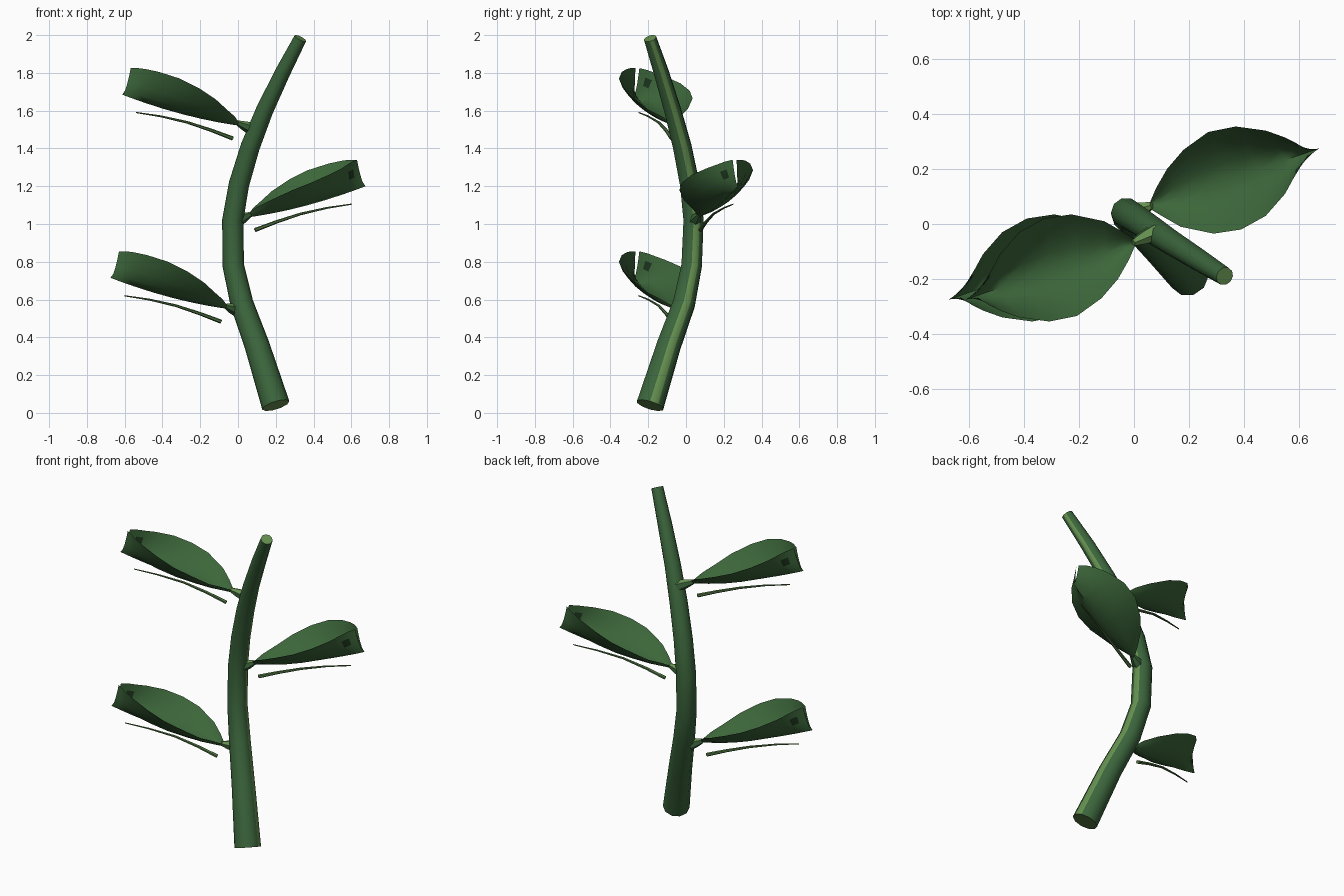
import bpy
import bmesh
from math import cos, sin, tau, radians
from mathutils import Vector, Matrix

cube = bpy.data.objects.get("Cube")
if cube:
    bpy.data.objects.remove(cube)


def material(name, rgb):
    mat = bpy.data.materials.new(name)
    mat.use_nodes = True
    color = (*rgb, 1)
    mat.diffuse_color = color
    node = next(n for n in mat.node_tree.nodes if n.type == "BSDF_PRINCIPLED")
    node.inputs["Base Color"].default_value = color
    node.inputs["Roughness"].default_value = 0.8
    return mat


LEAF = material("leaf green", (0.045, 0.133, 0.042))
BARK = material("stem green", (0.043, 0.128, 0.044))
LIGHT = material("light green", (0.13, 0.28, 0.08))
VEIN = material("vein green", (0.08, 0.18, 0.055))
DARK = material("deep green", (0.012, 0.035, 0.012))


def finish(name, bm, mats, angle, placement=Matrix()):
    """Turn a bmesh into a smooth shaded object, moved into place."""
    mesh = bpy.data.meshes.new(name)
    bm.transform(placement)
    bm.to_mesh(mesh)
    bm.free()
    for mat in mats:
        mesh.materials.append(mat)
    obj = bpy.data.objects.new(name, mesh)
    bpy.context.collection.objects.link(obj)
    bpy.ops.object.select_all(action="DESELECT")
    obj.select_set(True)
    bpy.context.view_layer.objects.active = obj
    bpy.ops.object.shade_smooth_by_angle(angle=radians(angle))
    return obj


def tube(name, path, sides, mats, light_rule=None, placement=Matrix()):
    """Capped tube along a path of (x, y, z, radius)."""
    bm = bmesh.new()
    pts = [Vector(p[:3]) for p in path]
    rings = []
    for i, p in enumerate(pts):
        tangent = (pts[min(i + 1, len(pts) - 1)] - pts[max(i - 1, 0)]).normalized()
        side = Vector((0, 1, 0)).cross(tangent).normalized()
        other = tangent.cross(side)
        rings.append([bm.verts.new(p + path[i][3] * (side * cos(a) + other * sin(a)))
                      for a in (tau * k / sides for k in range(sides))])
    for low, high in zip(rings, rings[1:]):
        for k in range(sides):
            n = (k + 1) % sides
            bm.faces.new((low[k], low[n], high[n], high[k]))
    caps = [bm.faces.new(rings[0][::-1]), bm.faces.new(rings[-1])]
    bm.normal_update()
    if light_rule:
        for f in bm.faces:
            f.material_index = int(f in caps or light_rule(f.normal))
    return finish(name, bm, mats, 50, placement)


# Main stem: bowed, tapering, with a light streak down one side
STEM = [(0.20, -0.19, 0.04, 0.075), (0.10, -0.09, 0.36, 0.066), (0.02, -0.01, 0.58, 0.061),
        (-0.025, 0.03, 0.78, 0.057), (-0.028, 0.04, 1.02, 0.056), (0.005, 0.02, 1.21, 0.054),
        (0.065, -0.02, 1.41, 0.051), (0.14, -0.07, 1.6, 0.046), (0.235, -0.13, 1.8, 0.041),
        (0.33, -0.19, 1.983, 0.034)]
STREAK = Vector((1, 0.25, 0)).normalized()
tube("stem", STEM, 10, [BARK, LIGHT], lambda n: n.dot(STREAK) > cos(radians(32)))

# Leaf rims, from the base to the tip
FRONT = [(0.05, 0.06, 1.05), (0.1, 0.03, 1.09), (0.17, -0.01, 1.125), (0.29, -0.035, 1.18),
         (0.39, -0.02, 1.22), (0.48, 0.03, 1.26), (0.55, 0.11, 1.295), (0.58, 0.165, 1.315),
         (0.604, 0.205, 1.33), (0.63, 0.247, 1.34)]
BACK = [(0.055, 0.07, 1.05), (0.08, 0.13, 1.085), (0.12, 0.2, 1.12), (0.18, 0.27, 1.175),
        (0.27, 0.335, 1.235), (0.37, 0.355, 1.285), (0.48, 0.34, 1.32), (0.55, 0.315, 1.335),
        (0.59, 0.295, 1.34), (0.63, 0.268, 1.34)]
# Fraction of the leaf length reached by the midrib at each station
ALONG = [0, 0.08, 0.2, 0.35, 0.5, 0.66, 0.81, 0.89, 0.94, 1]
ACROSS = [0.28, 0.55, 0.8, 1]


def midrib(t):
    a, b, c = Vector((0.05, 0.065, 1.035)), Vector((0.35, 0.165, 1.075)), Vector((0.675, 0.275, 1.2))
    return a * (1 - t) ** 2 + b * 2 * t * (1 - t) + c * t * t


def between(mid, rim, u):
    """Cupped cross-section from the midrib out to the rim."""
    p = mid.lerp(rim, u ** 0.85)
    p.z = mid.z + (rim.z - mid.z) * u ** 1.45
    return p


def leaf(name, placement):
    bm = bmesh.new()
    rows = []
    for t, front, back in zip(ALONG, FRONT, BACK):
        mid = midrib(t)
        row = [between(mid, Vector(front), u) for u in reversed(ACROSS)]
        row += [mid] + [between(mid, Vector(back), u) for u in ACROSS]
        rows.append([bm.verts.new(p) for p in row])
    for i, (a, b) in enumerate(zip(rows, rows[1:])):
        for k in range(len(a) - 1):
            f = bm.faces.new((a[k], b[k], b[k + 1], a[k + 1]))
            # One small dark patch near the tip
            f.material_index = int(i == len(rows) - 3 and k == 1)
    bm.normal_update()
    finish(name, bm, [LEAF, DARK], 60, placement)


# Thin vein hanging under each leaf
VEIN_PATH = [(0.09, 0.075, 0.968, 0.011), (0.2, 0.105, 1.01, 0.009), (0.33, 0.145, 1.053, 0.007),
             (0.47, 0.2, 1.085, 0.005), (0.6, 0.25, 1.105, 0.003)]

# Leaf sets: the middle one on the left, the other two turned half round
turn = Matrix.Rotation(tau / 2, 4, "Z")
SETS = {
    "middle": (Matrix(), (0.0, 0.045, 1.02)),
    "lower": (Matrix.Translation((0, 0, -0.485)) @ turn, (-0.01, -0.02, 0.545)),
    "upper": (Matrix.Translation((0.062, 0, 0.485)) @ turn, (0.08, -0.03, 1.5)),
}
for label, (place, root) in SETS.items():
    leaf(label + "_leaf", place)
    tube(label + "_leaf_vein", VEIN_PATH, 6, [VEIN], None, place)
    # Short stalk joining the leaf to the stem
    tip = place @ Vector((0.065, 0.068, 1.05))
    start = Vector(root)
    stalk = [(*start, 0.034), (*start.lerp(tip, 0.5), 0.027), (*tip, 0.014)]
    tube(label + "_leaf_stalk", stalk, 6, [BARK, LIGHT], lambda n: n.z > 0.75)
